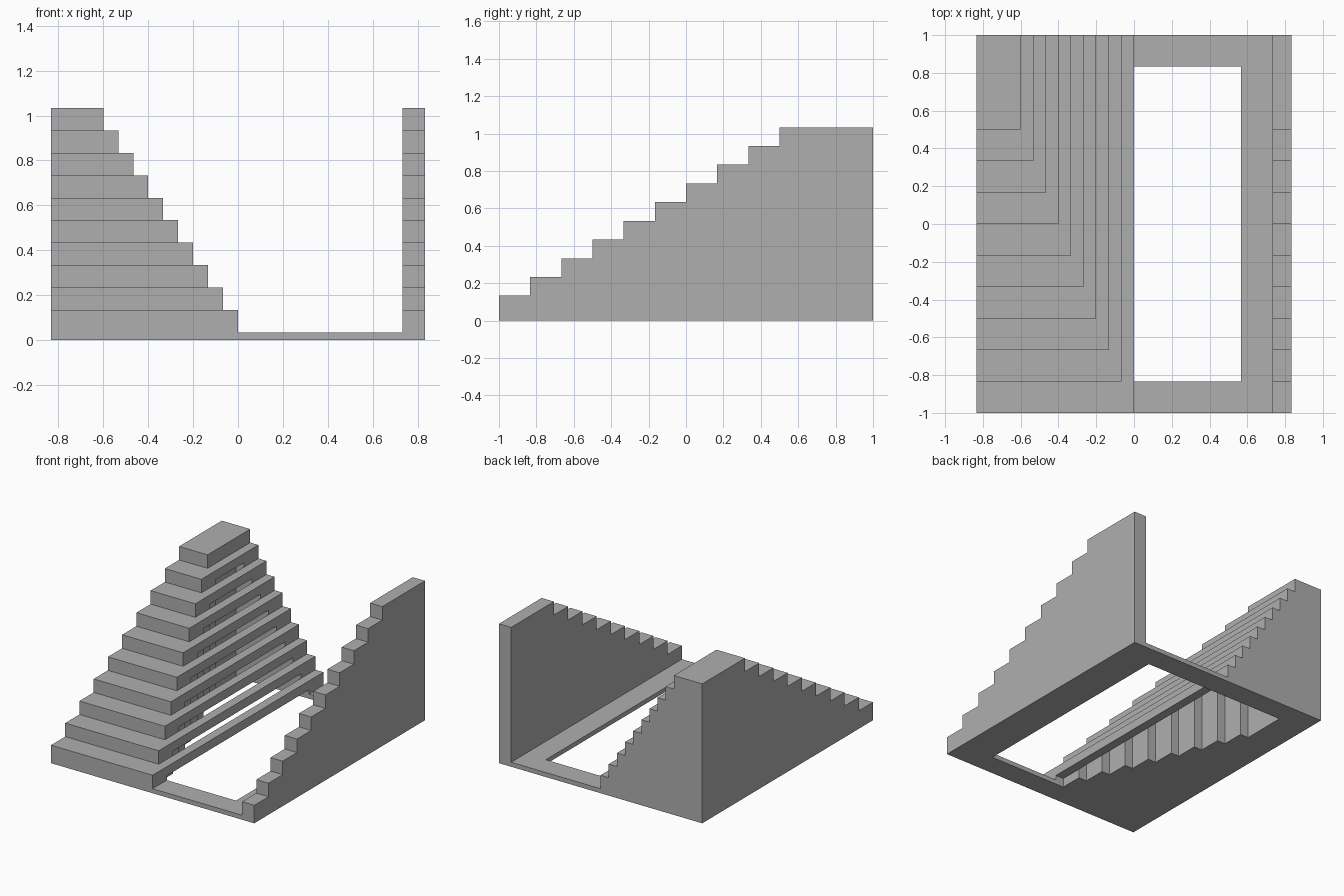
import bpy
import bmesh

if "Cube" in bpy.data.objects:
    bpy.data.objects.remove(bpy.data.objects["Cube"], do_unlink=True)

# Shared proportions
U = 1 / 30
STEPS = 10
RISE, RUN, INSET = 3 * U, 5 * U, 2 * U
BASE = U            # floor thickness
BORDER = 5 * U      # rim around the opening, also back wall thickness
HALF = 25 * U       # half width
SLAT = 2 * U        # slat thickness
WALL = HALF - 3 * U

grey = bpy.data.materials.new("concrete_grey")
grey.use_nodes = True
colour = (0.43, 0.43, 0.43, 1)
grey.diffuse_color = colour
grey.node_tree.nodes["Principled BSDF"].inputs["Base Color"].default_value = colour


def welded_boxes(name, boxes):
    """Join boxes (x0, x1, y0, y1, z0, z1) into one clean outer skin."""
    boxes = [[round(v, 5) for v in b] for b in boxes]
    lines = [sorted({b[2 * a + s] for b in boxes for s in (0, 1)}) for a in range(3)]
    cells = set()
    for b in boxes:
        spans = [range(lines[a].index(b[2 * a]), lines[a].index(b[2 * a + 1]))
                 for a in range(3)]
        cells |= {(i, j, k) for i in spans[0] for j in spans[1] for k in spans[2]}

    bm = bmesh.new()
    verts = {}

    def corner(key):
        if key not in verts:
            verts[key] = bm.verts.new([lines[a][key[a]] for a in range(3)])
        return verts[key]

    for cell in cells:
        for a in range(3):
            b, c = (a + 1) % 3, (a + 2) % 3
            for side in (0, 1):
                beside = list(cell)
                beside[a] += 2 * side - 1
                if tuple(beside) in cells:
                    continue
                ring = []
                for db, dc in ((0, 0), (1, 0), (1, 1), (0, 1)):
                    key = list(cell)
                    key[a] += side
                    key[b] += db
                    key[c] += dc
                    ring.append(corner(tuple(key)))
                bm.faces.new(ring if side else ring[::-1])
    bmesh.ops.dissolve_limit(bm, angle_limit=0.01, verts=bm.verts[:], edges=bm.edges[:])
    mesh = bpy.data.meshes.new(name)
    bm.to_mesh(mesh)
    bm.free()
    mesh.materials.append(grey)
    obj = bpy.data.objects.new(name, mesh)
    bpy.context.collection.objects.link(obj)
    return obj


def step(k):
    """Front edge, right edge and top of a step."""
    return -1 + RUN * k, -INSET * k, BASE + RISE * (k + 1)


# Terraced stair: solid treads, side slats over the cavity, stepped back wall
terrace = []
for k in range(STEPS):
    front, right, top = step(k)
    last = k == STEPS - 1
    terrace.append((-HALF, right, front, 1 if last else front + RUN, 0, top))
    if not last:
        terrace.append((right - INSET, right, front, 1, top - SLAT, top))
        terrace.append((-HALF, right, 1 - BORDER, 1, 0, top))
welded_boxes("terraced_stair", terrace)

# Floor rim around the opening
welded_boxes("floor_rim", [
    (0, WALL, -1, -1 + BORDER, 0, BASE),
    (0, WALL, 1 - BORDER, 1, 0, BASE),
    (HALF - 8 * U, WALL, -1, 1, 0, BASE),
])

# Stepped side wall
welded_boxes("stepped_side_wall", [
    (WALL, HALF, step(k)[0], 1, 0, step(k)[2]) for k in range(STEPS)
])
